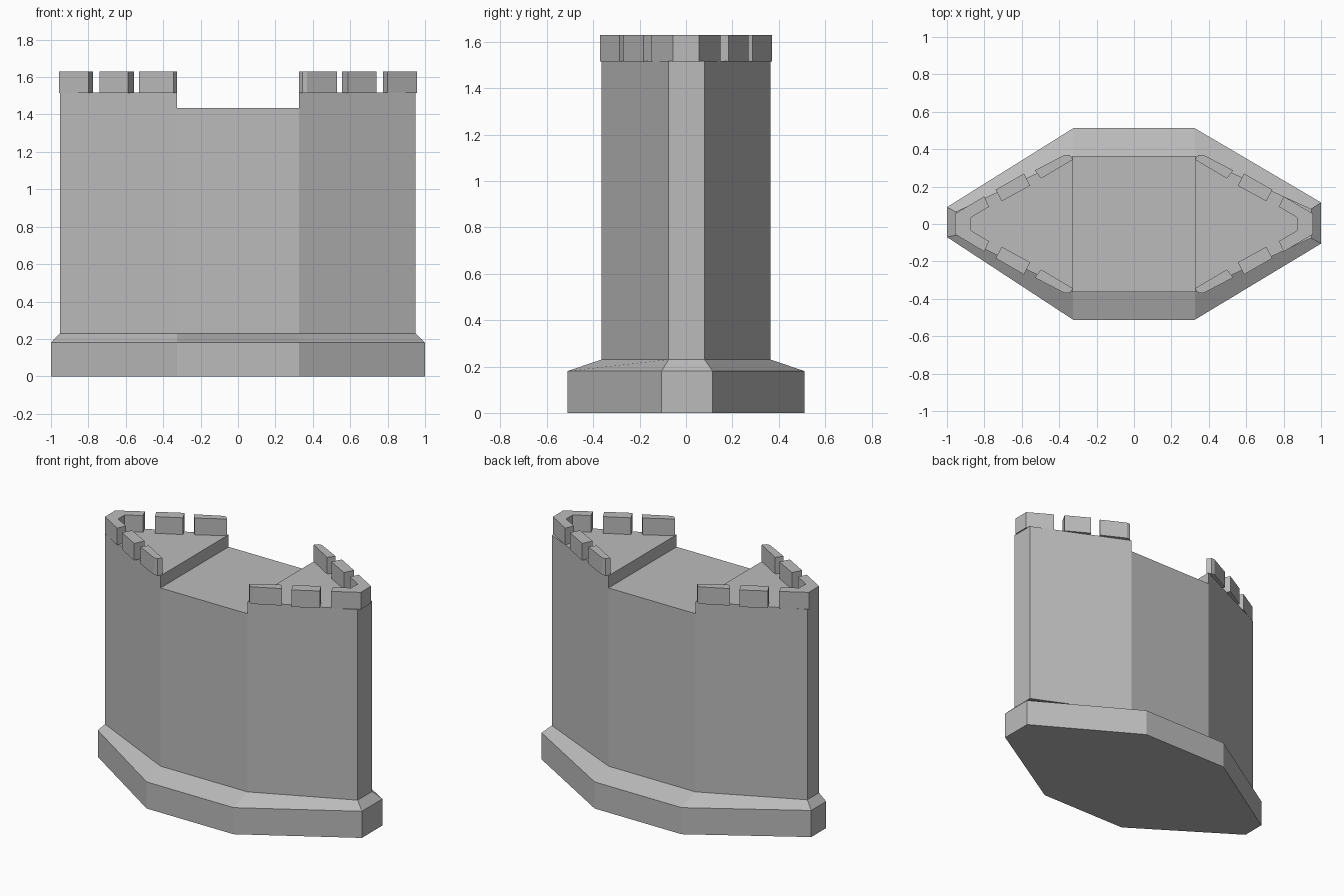
import bpy
import bmesh

cube = bpy.data.objects.get("Cube")
if cube:
    bpy.data.objects.remove(cube, do_unlink=True)

# One stone colour for everything
STONE = (0.5, 0.5, 0.5, 1.0)
stone = bpy.data.materials.new("grey stone")
stone.use_nodes = True
stone.diffuse_color = STONE
stone.node_tree.nodes["Principled BSDF"].inputs["Base Color"].default_value = STONE

SHOULDER = 0.325      # x where the tapered wings begin
WALK, WING = 1.435, 1.517
TOP = 1.63


def finish(name, bm):
    bmesh.ops.recalc_face_normals(bm, faces=bm.faces)
    mesh = bpy.data.meshes.new(name)
    bm.to_mesh(mesh)
    bm.free()
    mesh.materials.append(stone)
    obj = bpy.data.objects.new(name, mesh)
    bpy.context.collection.objects.link(obj)
    return obj


def loft(name, rings):
    """Closed solid through equal-length rings of points."""
    bm = bmesh.new()
    loops = [[bm.verts.new(p) for p in ring] for ring in rings]
    for low, high in zip(loops, loops[1:]):
        for i in range(len(low)):
            j = (i + 1) % len(low)
            bm.faces.new((low[i], low[j], high[j], high[i]))
    bm.faces.new(loops[0][::-1])
    bm.faces.new(loops[-1])
    return finish(name, bm)


def prism(name, outline, z0, z1):
    return loft(name, [[(x, y, z) for x, y in outline] for z in (z0, z1)])


def octagon(shoulder_x, half_y, left, right, z):
    """Stretched octagon; left and right are (x, front y, back y) of the ends."""
    return [(shoulder_x, -half_y, z), (right[0], right[1], z),
            (right[0], right[2], z), (shoulder_x, half_y, z),
            (-shoulder_x, half_y, z), (left[0], left[2], z),
            (left[0], left[1], z), (-shoulder_x, -half_y, z)]


# Plinth with its sloping top
base_ends = (-1.0, -0.07, 0.09), (1.0, -0.105, 0.115)
wall_ends = (-0.953, -0.06, 0.065), (0.948, -0.075, 0.08)
loft("plinth", [octagon(SHOULDER, 0.512, *base_ends, 0.0),
                octagon(SHOULDER, 0.512, *base_ends, 0.18),
                octagon(SHOULDER, 0.364, *wall_ends, 0.23)])

# Tower wall, with the two wings raised above the middle walkway
bm = bmesh.new()
low = [bm.verts.new(p) for p in octagon(SHOULDER, 0.364, *wall_ends, 0.23)]
high = [bm.verts.new(p) for p in octagon(SHOULDER, 0.364, *wall_ends, WALK)]
for i in range(8):
    j = (i + 1) % 8
    bm.faces.new((low[i], low[j], high[j], high[i]))
bm.faces.new([high[i] for i in (0, 3, 4, 7)])
for start in (0, 4):
    wing = high[start:start + 4]
    raised = [bm.verts.new((v.co.x, v.co.y, WING)) for v in wing]
    for i in range(4):
        j = (i + 1) % 4
        bm.faces.new((wing[i], wing[j], raised[j], raised[i]))
    bm.faces.new(raised)
finish("tower_wall", bm)

# Battlements: a wrapped end piece and two blocks on each slanted edge
end_half = [(0.957, 0.055), (0.80, 0.148), (0.775, 0.092), (0.872, 0.035)]
middle_block = [(0.74, 0.183), (0.588, 0.27), (0.555, 0.205), (0.707, 0.122)]
shoulder_block = [(0.53, 0.287), (0.37, 0.37), (0.345, 0.37),
                  (SHOULDER, 0.345), (0.497, 0.243)]
for side, sx in (("left", 1), ("right", -1)):
    outline = end_half + [(x, -y) for x, y in reversed(end_half)]
    prism(f"{side}_end_battlement", [(sx * x, y) for x, y in outline], WING - 0.002, TOP)
    for face, sy in (("front", -1), ("back", 1)):
        for part, shape in (("middle", middle_block), ("shoulder", shoulder_block)):
            prism(f"{side}_{face}_{part}_battlement",
                  [(sx * x, sy * y) for x, y in shape], WING - 0.002, TOP)
